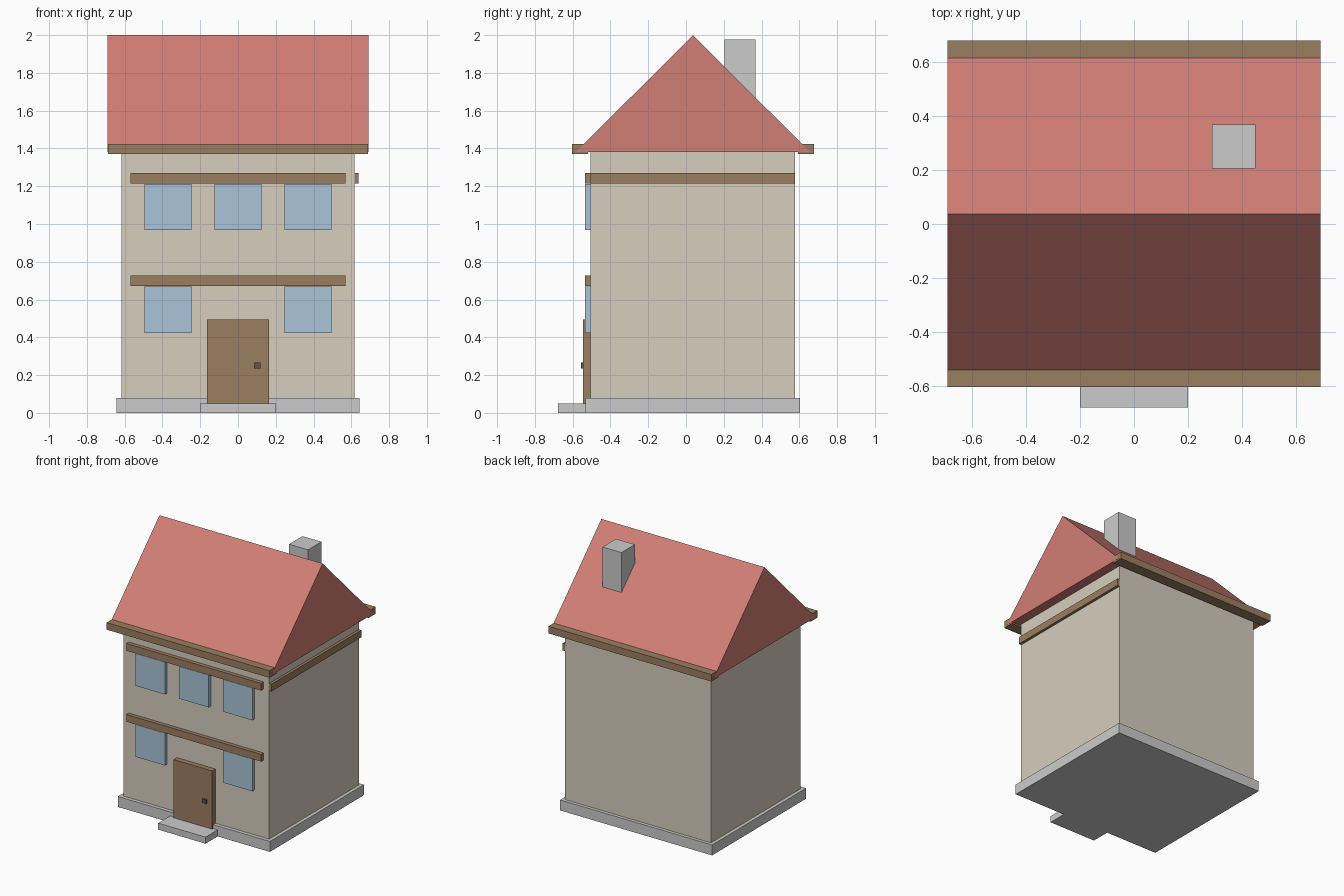
import bpy
import bmesh

if "Cube" in bpy.data.objects:
    bpy.data.objects.remove(bpy.data.objects["Cube"])


def material(name, rgb):
    m = bpy.data.materials.new(name)
    m.diffuse_color = (*rgb, 1.0)
    m.use_nodes = True
    m.node_tree.nodes["Principled BSDF"].inputs["Base Color"].default_value = m.diffuse_color
    return m


RED = material("roof_red", (0.64, 0.21, 0.18))
CREAM = material("wall_cream", (0.67, 0.62, 0.51))
BROWN = material("wood_brown", (0.33, 0.21, 0.12))
DARK = material("dark_brown", (0.13, 0.09, 0.06))
BLUE = material("window_blue", (0.40, 0.56, 0.69))


def finish(name, bm, mat):
    bmesh.ops.recalc_face_normals(bm, faces=bm.faces)
    mesh = bpy.data.meshes.new(name)
    bm.to_mesh(mesh)
    bm.free()
    if mat:
        mesh.materials.append(mat)
    obj = bpy.data.objects.new(name, mesh)
    bpy.context.collection.objects.link(obj)
    return obj


def box(name, x, y, z, mat=None):
    """Box from (min, max) ranges on each axis."""
    bm = bmesh.new()
    bmesh.ops.create_cube(bm, size=1)
    for v in bm.verts:
        v.co = [r[0] if c < 0 else r[1] for c, r in zip(v.co, (x, y, z))]
    return finish(name, bm, mat)


def prism(name, profile, x, mat):
    """Extrude a (y, z) profile along x."""
    bm = bmesh.new()
    face = bm.faces.new([bm.verts.new((x[0], py, pz)) for py, pz in profile])
    ext = bmesh.ops.extrude_face_region(bm, geom=[face])
    verts = [e for e in ext["geom"] if isinstance(e, bmesh.types.BMVert)]
    bmesh.ops.translate(bm, verts=verts, vec=(x[1] - x[0], 0, 0))
    return finish(name, bm, mat)


FRONT, BACK = -0.505, 0.578   # wall faces
INSET = FRONT + 0.01          # how far front parts sink into the wall

# Foundation, doorstep and walls
box("foundation", (-0.643, 0.643), (-0.533, 0.603), (0, 0.08))
box("doorstep", (-0.2, 0.2), (-0.678, -0.53), (0, 0.05))
box("walls", (-0.617, 0.617), (FRONT, BACK), (0.04, 1.39), CREAM)

# Gabled roof, chimney and eaves boards
prism("roof", [(-0.582, 1.382), (0.656, 1.382), (0.037, 2.0)], (-0.69, 0.69), RED)
box("chimney", (0.289, 0.449), (0.205, 0.367), (1.58, 1.976))
for side, y in (("front", (-0.603, -0.519)), ("back", (0.593, 0.678))):
    box(f"eaves_{side}", (-0.689, 0.689), y, (1.37, 1.424), BROWN)

# Trim boards above the windows and along the right wall
for floor, z in (("lower", 0.672), ("upper", 1.215)):
    box(f"trim_{floor}", (-0.57, 0.57), (-0.535, INSET), (z, z + 0.055), BROWN)
box("trim_right", (0.607, 0.638), (FRONT, BACK), (1.215, 1.27), BROWN)

# Windows: three upstairs, two beside the door
for floor, z, centres in (("lower", 0.424, (-0.37, 0.37)),
                          ("upper", 0.967, (-0.37, 0, 0.37))):
    for i, cx in enumerate(centres):
        box(f"window_{floor}_{i + 1}", (cx - 0.125, cx + 0.125),
            (-0.534, INSET), (z, z + 0.246), BLUE)

# Door and knob
box("door", (-0.163, 0.163), (-0.545, INSET), (0.05, 0.495), BROWN)
box("door_knob", (0.086, 0.119), (-0.555, -0.54), (0.234, 0.266), DARK)
